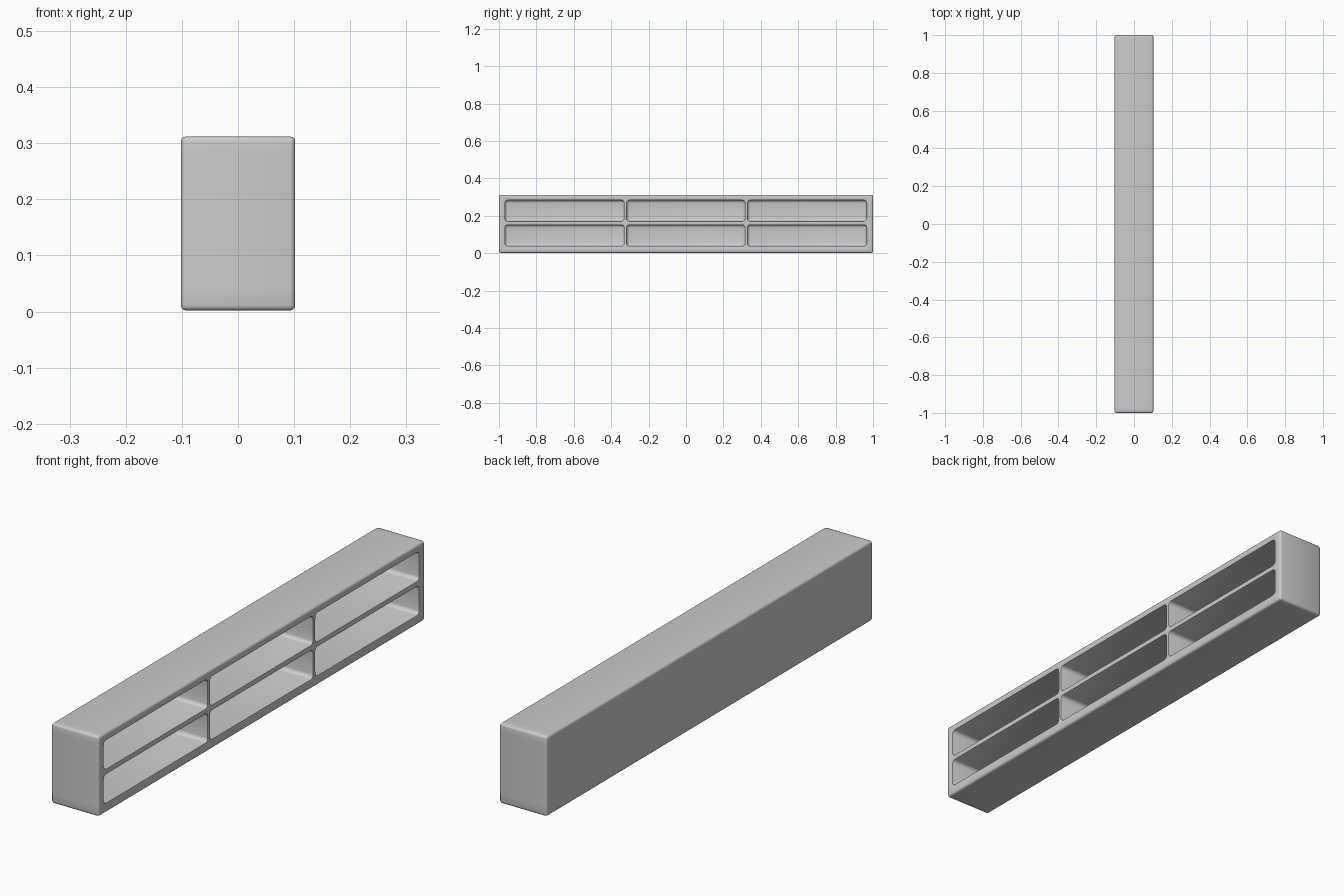
import bpy, bmesh, math

if "Cube" in bpy.data.objects:
    bpy.data.objects.remove(bpy.data.objects["Cube"])

HX, HY, Z0, Z1 = 0.102, 1.0, 0.002, 0.312
BACK = -0.075                                   # inside face of the back panel
YS = [-HY, -0.968, -0.331, -0.317, 0.315, 0.329, 0.966, HY]
ZS = [Z0, 0.039, 0.151, 0.171, 0.283, Z1]
bm = bmesh.new()

# front frame as a grid of cells
grid = [[bm.verts.new((HX, y, z)) for z in ZS] for y in YS]
openings = []
for i in range(len(YS) - 1):
    for j in range(len(ZS) - 1):
        f = bm.faces.new((grid[i][j], grid[i + 1][j],
                          grid[i + 1][j + 1], grid[i][j + 1]))
        if i % 2 and j % 2:
            openings.append(f)

# outer walls and back panel
border = [e for e in bm.edges if e.is_boundary]
geom = bmesh.ops.extrude_edge_only(bm, edges=border)["geom"]
for v in geom:
    if isinstance(v, bmesh.types.BMVert):
        v.co.x = -HX
bmesh.ops.contextual_create(bm, geom=[e for e in bm.edges if e.is_boundary])

# compartments pushed in from the front
for f in bmesh.ops.extrude_discrete_faces(bm, faces=openings)["faces"]:
    for v in f.verts:
        v.co.x = BACK
bmesh.ops.remove_doubles(bm, verts=bm.verts, dist=1e-5)
bmesh.ops.recalc_face_normals(bm, faces=bm.faces)


def sharp(test):
    """Sharp edges whose two end points satisfy the test."""
    return [e for e in bm.edges if len(e.link_faces) == 2
            and e.calc_face_angle() > 0.6 and test(e.verts[0].co, e.verts[1].co)]


def round_edges(test, size, segments):
    bmesh.ops.bevel(bm, geom=sharp(test), offset=size, offset_type='OFFSET',
                    segments=segments, profile=0.5, affect='EDGES',
                    clamp_overlap=True)


def outer(c):
    return (abs(abs(c.y) - HY) < 1e-4 or abs(c.z - Z0) < 1e-4
            or abs(c.z - Z1) < 1e-4)


# rounded compartment corners, then opening rims, then outer edges
round_edges(lambda a, b: not (outer(a) or outer(b)) and min(a.x, b.x) < HX - 0.01,
            0.015, 4)
round_edges(lambda a, b: not (outer(a) or outer(b)) and min(a.x, b.x) > HX - 1e-4,
            0.004, 2)
round_edges(lambda a, b: outer(a) and outer(b), 0.009, 3)

mesh = bpy.data.meshes.new("shelf_unit")
bm.to_mesh(mesh)
bm.free()
shelf = bpy.data.objects.new("shelf_unit", mesh)
bpy.context.collection.objects.link(shelf)
bpy.context.view_layer.objects.active = shelf
shelf.select_set(True)
bpy.ops.object.shade_smooth_by_angle(angle=math.radians(35))
